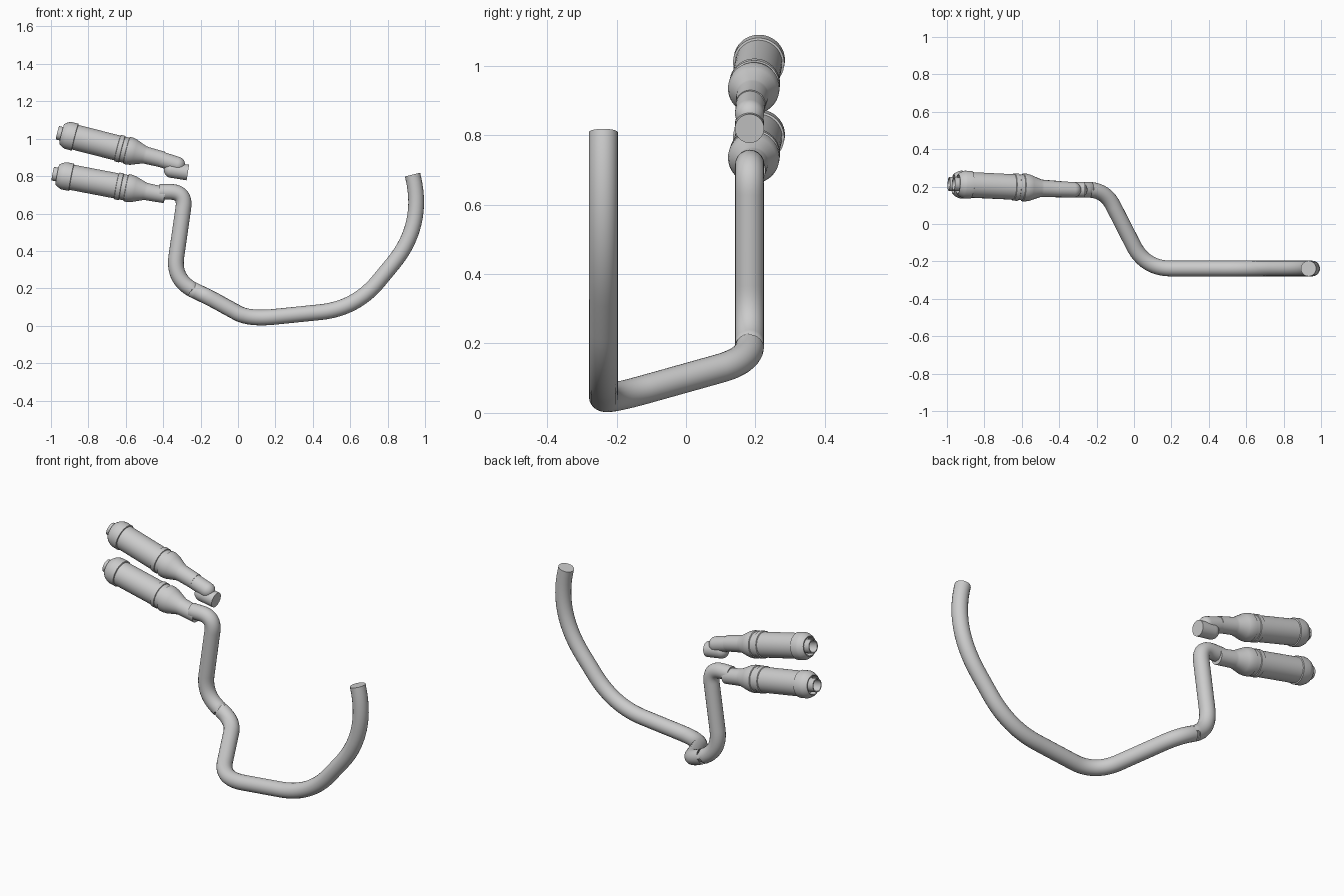
import bpy, math
from mathutils import Vector

cube = bpy.data.objects.get("Cube")
if cube:
    bpy.data.objects.remove(cube, do_unlink=True)

steel = bpy.data.materials.new("light_grey_steel")
steel.use_nodes = True
colour = (0.6, 0.6, 0.6, 1)
steel.diffuse_color = colour
steel.node_tree.nodes["Principled BSDF"].inputs["Base Color"].default_value = colour


def finish(obj):
    bpy.ops.object.select_all(action="DESELECT")
    obj.select_set(True)
    bpy.context.view_layer.objects.active = obj
    if obj.type == "CURVE":
        bpy.ops.object.convert(target="MESH")
        obj = bpy.context.view_layer.objects.active
    obj.data.materials.clear()
    obj.data.materials.append(steel)
    bpy.ops.object.shade_smooth_by_angle(angle=math.radians(35))


def rounded_path(corners, steps=14):
    """Replace each inner corner (point, cut length) by a smooth bend."""
    pts = [Vector(corners[0][0])]
    for i in range(1, len(corners) - 1):
        c = Vector(corners[i][0])
        cut = corners[i][1]
        a = c + (Vector(corners[i - 1][0]) - c).normalized() * cut
        b = c + (Vector(corners[i + 1][0]) - c).normalized() * cut
        for k in range(steps + 1):
            t = k / steps
            pts.append(a * (1 - t) ** 2 + c * 2 * t * (1 - t) + b * t * t)
    pts.append(Vector(corners[-1][0]))
    return pts


def tube(name, pts, radius):
    curve = bpy.data.curves.new(name, "CURVE")
    curve.dimensions = "3D"
    curve.bevel_depth = radius
    curve.bevel_resolution = 8
    curve.use_fill_caps = True
    spline = curve.splines.new("POLY")
    spline.points.add(len(pts) - 1)
    for p, co in zip(spline.points, pts):
        p.co = (*co, 1)
    obj = bpy.data.objects.new(name, curve)
    bpy.context.collection.objects.link(obj)
    finish(obj)


def lathe(name, profile, start, end, length, sides=40):
    """Turn (distance, radius) pairs around the line from start to end."""
    start, end = Vector(start), Vector(end)
    axis = end - start
    stretch = axis.length / length
    verts, faces = [], []
    for s, r in profile:
        for k in range(sides):
            a = math.tau * k / sides
            verts.append((r * math.cos(a), r * math.sin(a), s * stretch))
    for i in range(len(profile) - 1):
        for k in range(sides):
            n = (k + 1) % sides
            faces.append((i * sides + k, i * sides + n,
                          (i + 1) * sides + n, (i + 1) * sides + k))
    last = (len(profile) - 1) * sides
    faces.append(tuple(reversed(range(sides))))
    faces.append(tuple(range(last, last + sides)))
    mesh = bpy.data.meshes.new(name)
    mesh.from_pydata(verts, [], faces)
    obj = bpy.data.objects.new(name, mesh)
    obj.location = start
    obj.rotation_euler = axis.to_track_quat("Z", "Y").to_euler()
    bpy.context.collection.objects.link(obj)
    finish(obj)


PIPE = 0.042

# Long header pipe, from the silencer inlet to the free end
tube("main_pipe", rounded_path([
    ((-0.42, 0.184, 0.716), 0),
    ((-0.28, 0.183, 0.716), 0.085),
    ((-0.348, 0.183, 0.242), 0.13),
    ((-0.155, 0.183, 0.152), 0.10),
    ((0.06, -0.238, 0.034), 0.14),
    ((0.63, -0.238, 0.092), 0.19),
    ((1.0, -0.238, 0.54), 0.27),
    ((0.933, -0.238, 0.808), 0)]), PIPE)

# Silencer: recessed outlet, domed collar, body, clamp rings, cone, sleeve
profile = [
    (0.06, 0.031), (0.0, 0.031), (0.0, 0.037), (0.06, 0.037),
    (0.06, 0.05), (0.024, 0.05), (0.024, 0.054), (0.034, 0.063),
    (0.05, 0.071), (0.06, 0.074), (0.098, 0.074), (0.1, 0.068),
    (0.335, 0.068), (0.337, 0.073), (0.36, 0.073), (0.362, 0.069),
    (0.385, 0.069), (0.387, 0.074), (0.405, 0.074), (0.425, 0.07),
    (0.433, 0.067), (0.483, 0.048), (0.495, 0.046), (0.59, 0.043)]
lathe("lower_silencer", profile, (-0.99, 0.214, 0.813), (-0.39, 0.186, 0.698), 0.59)
lathe("upper_silencer", profile, (-0.965, 0.214, 1.032), (-0.40, 0.186, 0.888), 0.59)


def round_end(centre, direction, steps=8):
    """Profile distances of a pipe closing as a dome, as (distance, radius)."""
    return [(PIPE * math.sin(a), PIPE * max(math.cos(a), 0.01))
            for a in (math.pi / 2 * k / steps for k in range(steps + 1))]


# Short elbow behind the upper silencer: two domed pipe pieces that overlap
dome = round_end(None, None)


def domed_pipe(name, flat_end, dome_centre):
    length = (Vector(dome_centre) - Vector(flat_end)).length
    shape = [(0, PIPE)] + [(length + s, r) for s, r in dome]
    direction = (Vector(dome_centre) - Vector(flat_end)).normalized()
    tip = Vector(dome_centre) + direction * PIPE
    lathe(name, shape, flat_end, tip, length + PIPE)


domed_pipe("upper_elbow", (-0.42, 0.186, 0.892), (-0.325, 0.183, 0.862))
domed_pipe("upper_inlet_stub", (-0.268, 0.183, 0.819), (-0.355, 0.183, 0.833))
